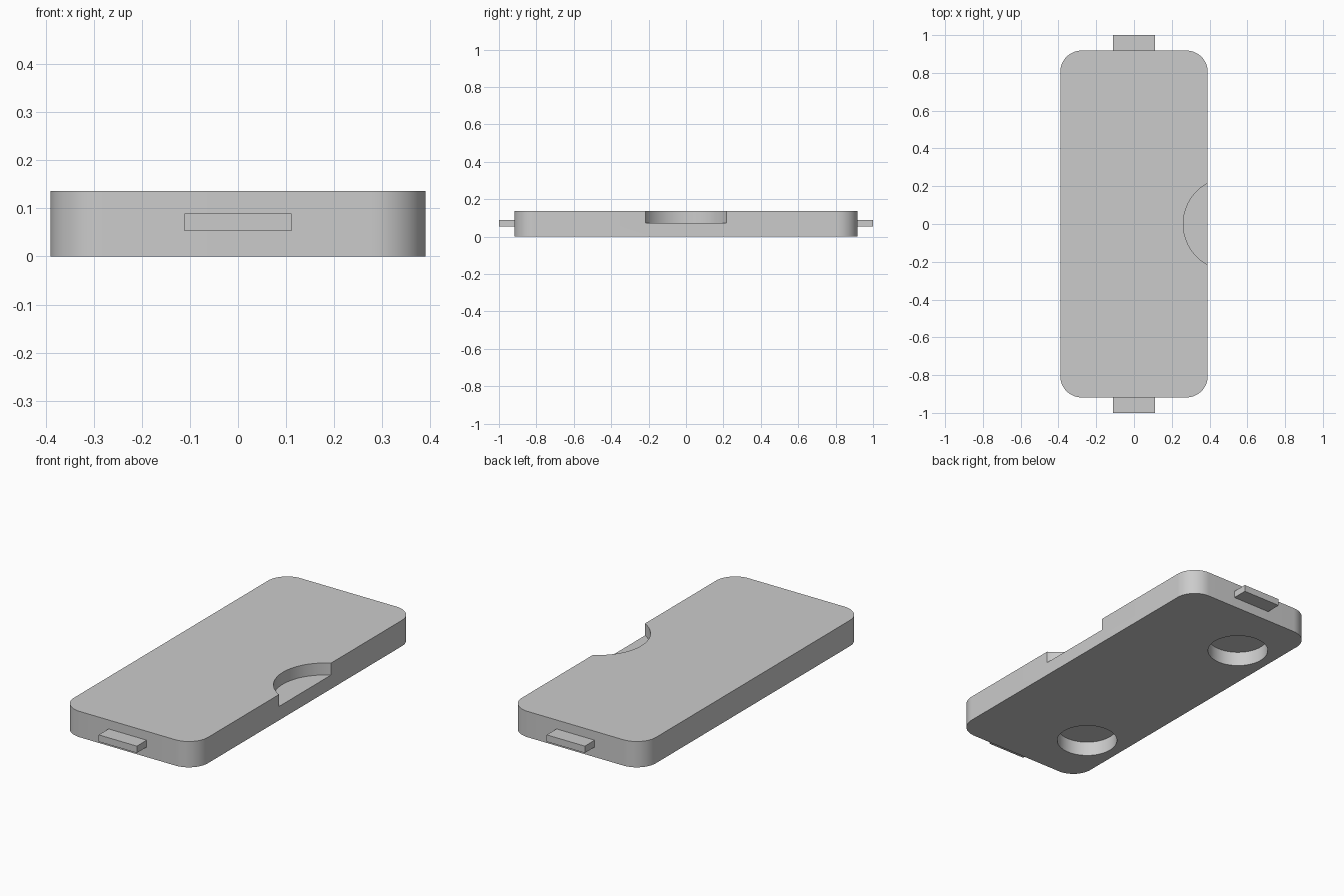
import bpy
import bmesh
import math

cube = bpy.data.objects.get("Cube")
if cube:
    bpy.data.objects.remove(cube, do_unlink=True)

HALF_X, HALF_Y, HEIGHT, CORNER = 0.39, 0.918, 0.136, 0.112

grey = bpy.data.materials.new("light grey")
grey.use_nodes = True
grey.diffuse_color = (0.6, 0.6, 0.6, 1)
grey.node_tree.nodes["Principled BSDF"].inputs["Base Color"].default_value = grey.diffuse_color


def prism(name, outline, z0, z1):
    """Extrude a flat outline from z0 up to z1."""
    bm = bmesh.new()
    face = bm.faces.new([bm.verts.new((x, y, z0)) for x, y in outline])
    top = bmesh.ops.extrude_face_region(bm, geom=[face])["geom"]
    bmesh.ops.translate(bm, vec=(0, 0, z1 - z0),
                        verts=[v for v in top if isinstance(v, bmesh.types.BMVert)])
    bmesh.ops.recalc_face_normals(bm, faces=bm.faces)
    mesh = bpy.data.meshes.new(name)
    bm.to_mesh(mesh)
    bm.free()
    mesh.materials.append(grey)
    obj = bpy.data.objects.new(name, mesh)
    bpy.context.collection.objects.link(obj)
    return obj


def arc(cx, cy, r, start, sweep, steps):
    return [(cx + r * math.cos(start + sweep * i / steps),
             cy + r * math.sin(start + sweep * i / steps)) for i in range(steps + 1)]


def circle(cx, cy, r):
    return arc(cx, cy, r, 0, math.tau, 96)[:-1]


# Rounded slab
outline = []
for k, (sx, sy) in enumerate([(1, 1), (-1, 1), (-1, -1), (1, -1)]):
    outline += arc(sx * (HALF_X - CORNER), sy * (HALF_Y - CORNER), CORNER,
                   k * math.pi / 2, math.pi / 2, 16)
body = prism("body", outline, 0, HEIGHT)

# Thumb notch in the side and two blind round pockets underneath
cutters = [prism("notch_cutter", circle(0.506, 0, 0.245), 0.073, 0.3)]
for side in (-1, 1):
    cutters.append(prism("pocket_cutter", circle(-0.187, side * 0.59, 0.15), -0.1, 0.077))

for cutter in cutters:
    cutter.hide_render = True
    mod = body.modifiers.new("cut", 'BOOLEAN')
    mod.operation = 'DIFFERENCE'
    mod.solver = 'EXACT'
    mod.object = cutter

bpy.ops.object.select_all(action='DESELECT')
bpy.context.view_layer.objects.active = body
body.select_set(True)
for mod in list(body.modifiers):
    bpy.ops.object.modifier_apply(modifier=mod.name)
for cutter in cutters:
    bpy.data.objects.remove(cutter, do_unlink=True)
bpy.ops.object.shade_smooth_by_angle(angle=math.radians(30))

# Locking tab at each end
for name, side in (("front_tab", -1), ("back_tab", 1)):
    a, b = side * HALF_Y, side
    prism(name, [(-0.111, a), (0.111, a), (0.111, b), (-0.111, b)], 0.053, 0.089)
